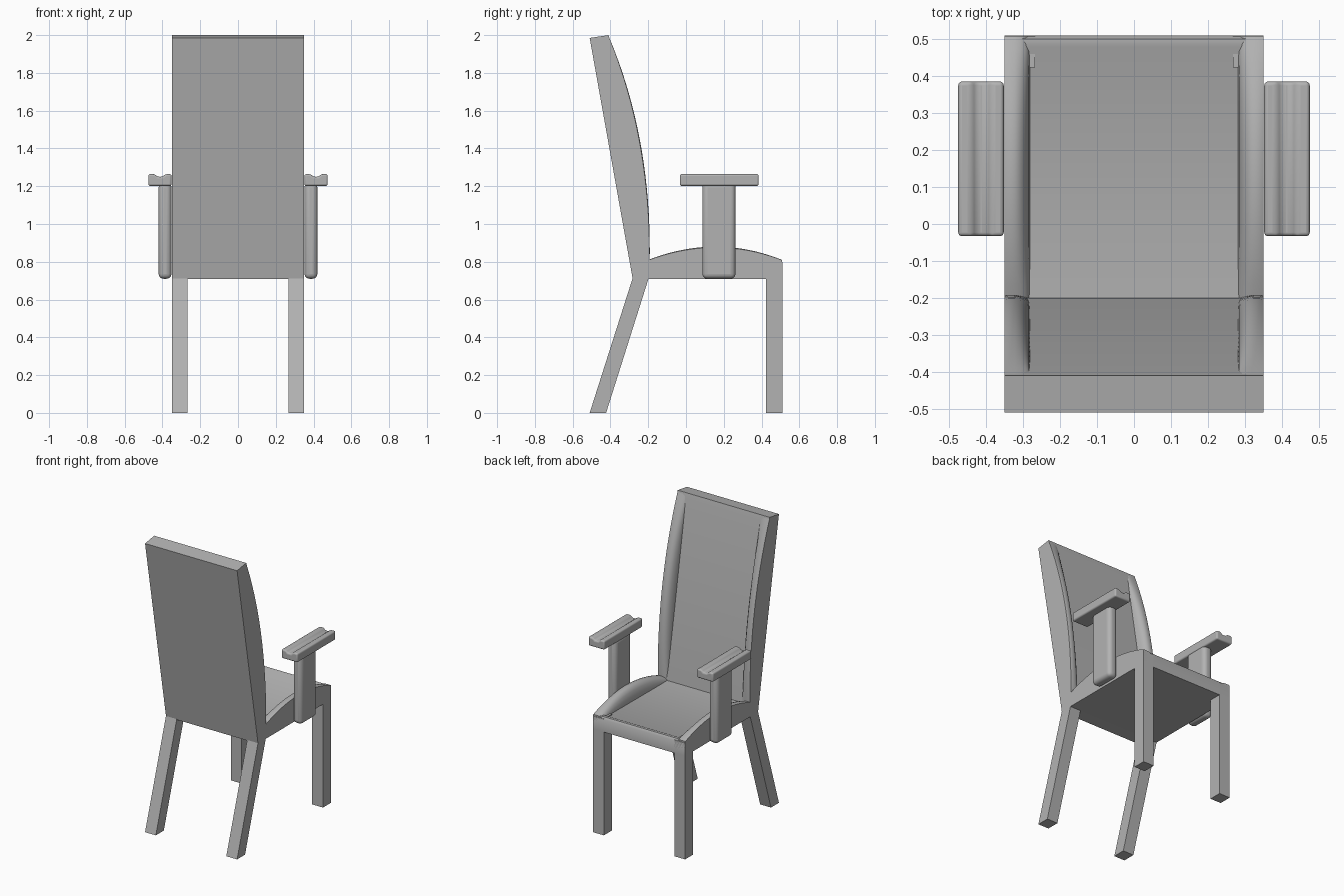
import bpy
import bmesh
from math import radians
from mathutils import Vector

cube = bpy.data.objects.get("Cube")
if cube:
    bpy.data.objects.remove(cube, do_unlink=True)

GREY = (0.45, 0.45, 0.45, 1)
mat = bpy.data.materials.new("plain grey")
mat.use_nodes = True
mat.diffuse_color = GREY
mat.node_tree.nodes["Principled BSDF"].inputs["Base Color"].default_value = GREY


def loft(name, rings, mirror=False, bevel=0, segments=3):
    """Skin equal-length rings of points, cap both ends, optionally mirror."""
    bm = bmesh.new()
    loops = [[bm.verts.new(p) for p in ring] for ring in rings]
    n = len(loops[0])
    for a, b in zip(loops, loops[1:]):
        for i in range(n):
            j = (i + 1) % n
            bm.faces.new((a[i], a[j], b[j], b[i]))
    bm.faces.new(loops[0])
    bm.faces.new(loops[-1])
    bmesh.ops.recalc_face_normals(bm, faces=bm.faces)
    mesh = bpy.data.meshes.new(name)
    bm.to_mesh(mesh)
    bm.free()
    mesh.materials.append(mat)
    ob = bpy.data.objects.new(name, mesh)
    bpy.context.collection.objects.link(ob)
    if bevel:
        mod = ob.modifiers.new("round edges", 'BEVEL')
        mod.width, mod.segments = bevel, segments
        mod.limit_method = 'ANGLE'
        mod.angle_limit = radians(40)
    if mirror:
        mod = ob.modifiers.new("mirror", 'MIRROR')
        mod.use_mirror_merge = False
    bpy.ops.object.select_all(action='DESELECT')
    ob.select_set(True)
    bpy.context.view_layer.objects.active = ob
    bpy.ops.object.shade_smooth_by_angle(angle=radians(40))
    return ob


def extrude_x(name, profile, x0, x1, **kw):
    return loft(name, [[(x, y, z) for y, z in profile] for x in (x0, x1)], **kw)


def box(name, x, y, z, **kw):
    profile = [(y[0], z[0]), (y[1], z[0]), (y[1], z[1]), (y[0], z[1])]
    return extrude_x(name, profile, *x, **kw)


def curve(p0, p1, p2, t):
    """Point on a quadratic curve in the side plane."""
    a, b, c = (Vector(p) for p in (p0, p1, p2))
    return a * (1 - t) ** 2 + b * 2 * t * (1 - t) + c * t * t


# Rounded cross-section of a side bolster: (across, share of crest height)
DOME = [(0, 0), (.06, .4), (.18, .72), (.38, .93), (.6, 1), (.85, 1), (1, .95)]
INNER, OUTER = .28, .35


def bolster(name, base, low, crest, steps=20):
    rings = []
    for k in range(steps + 1):
        t = k / steps
        b = Vector(base[0]).lerp(Vector(base[1]), t)
        lo = Vector(low[0]).lerp(Vector(low[1]), t)
        hi = curve(*crest, t)
        ring = [(INNER, *b)]
        for u, h in DOME:
            ring.append((INNER + u * (OUTER - INNER), *lo.lerp(hi, h)))
        ring.append((OUTER, *b))
        rings.append(ring)
    return loft(name, rings, mirror=True)


# Seat with a low rolled front edge
extrude_x("seat", [(-.2, .71), (.51, .71), (.51, .795), (.5, .81), (.48, .81),
                   (.45, .795), (-.22, .79), (-.25, .71)], -OUTER, OUTER)
bolster("seat_bolsters", [(-.2, .712), (.508, .712)], [(-.2, .78), (.508, .79)],
        [(-.2, .81), (.16, .95), (.508, .81)])

# Reclined backrest with a flat front panel
extrude_x("backrest", [(-.282, .708), (-.51, 1.985), (-.41, 2), (-.4, 1.96),
                       (-.2, .8), (-.195, .71)], -OUTER, OUTER)
bolster("backrest_bolsters", [(-.27, .712), (-.505, 1.985)], [(-.2, .712), (-.411, 1.998)],
        [(-.195, .712), (-.165, 1.42), (-.411, 1.998)])

# Legs
LEG_IN = .268
box("front_legs", (LEG_IN, OUTER), (.423, .51), (0, .8), mirror=True)
extrude_x("back_legs", [(-.51, 0), (-.423, 0), (-.197, .715), (-.282, .715)],
          LEG_IN, OUTER, mirror=True)

# Arm posts and pads, the pads slightly dished along the middle
box("arm_posts", (.352, .42), (.087, .262), (.71, 1.22), mirror=True,
    bevel=.026, segments=4)
section = [(.352, 1.202), (.475, 1.202), (.475, 1.264), (.44, 1.264),
           (.425, 1.25), (.4, 1.25), (.385, 1.264), (.352, 1.264)]
loft("arm_pads", [[(x, y, z) for x, z in section] for y in (-.033, .385)],
     mirror=True, bevel=.024, segments=4)
